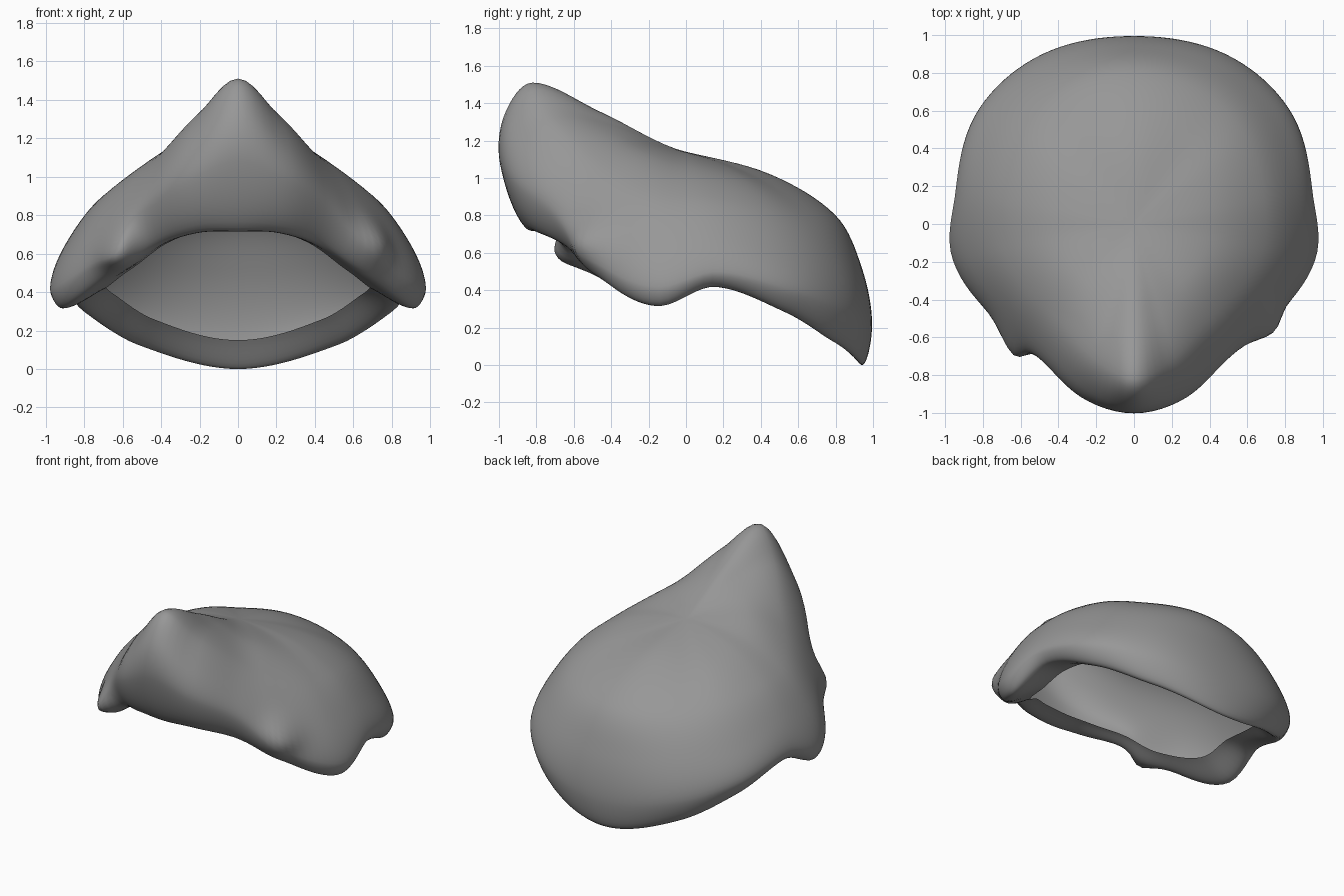
import bpy, bmesh, math
from mathutils import Vector

if "Cube" in bpy.data.objects:
    bpy.data.objects.remove(bpy.data.objects["Cube"])

# Half-plan spokes, front (0 deg) to back (180 deg): angle, then (radius, height)
# pairs running from crown over the shoulder to the rim and the turned-under lip
SPOKES = [
    (0,   [(.45, 1.35), (.82, 1.51), (.97, 1.34), (.995, 1.08), (.86, .735), (.68, .73)]),
    (15,  [(.42, 1.29), (.75, 1.34), (.92, 1.18), (.965, .98), (.85, .725), (.68, .72)]),
    (35,  [(.40, 1.21), (.65, 1.15), (.80, 1.00), (.87, .82), (.79, .64), (.66, .65)]),
    (55,  [(.40, 1.15), (.65, 1.02), (.82, .80), (.89, .58), (.83, .48), (.68, .52)]),
    (80,  [(.40, 1.09), (.70, .91), (.89, .66), (.98, .42), (.92, .315), (.70, .42)]),
    (100, [(.40, 1.07), (.70, .90), (.87, .70), (.96, .50), (.90, .42), (.71, .45)]),
    (125, [(.45, 1.03), (.75, .85), (.94, .60), (1.02, .40), (.94, .28), (.79, .39)]),
    (147, [(.45, 1.01), (.78, .81), (.95, .56), (1.025, .30), (.95, .125), (.81, .26)]),
    (180, [(.45, 1.02), (.80, .80), (.94, .52), (.995, .22), (.945, .0), (.84, .15)]),
]
CROWN = Vector((0, 1.14))
CROWN_SLOPE = .24        # the crown tilts up toward the front
# Small tufts on the front corners: centre, push, radius
TUFTS = [((-.64, -.57, .66), (.01, -.11, -.06), .12),
         ((.70, -.49, .68), (.035, -.06, -.02), .12)]
AROUND, STEPS = 128, 8


def hermite(p0, p1, p2, p3, t0, t1, t2, t3, t):
    """Cubic through p1..p2 with uneven knots."""
    h = t2 - t1
    m1 = (p2 - p0) / (t2 - t0) * h
    m2 = (p3 - p1) / (t3 - t1) * h
    u = (t - t1) / h
    return (p1 * (2*u**3 - 3*u*u + 1) + m1 * (u**3 - 2*u*u + u)
            + p2 * (3*u*u - 2*u**3) + m2 * (u**3 - u*u))


def spoke(angle):
    """Spoke control points at any angle, mirrored left to right."""
    a = abs(angle)
    keys = [(-SPOKES[1][0], SPOKES[1][1])] + SPOKES + [(360 - SPOKES[-2][0], SPOKES[-2][1])]
    i = 1
    while i < len(keys) - 3 and a > keys[i + 1][0]:
        i += 1
    ks = keys[i - 1:i + 3]
    ts = [k[0] for k in ks]
    return [hermite(*[Vector(k[1][j]) for k in ks], *ts, a) for j in range(6)]


def profile(angle):
    """Smooth profile from crown to lip edge, all sharing one tangent plane at the crown."""
    ctrl = spoke(angle)
    tilt = Vector((1, CROWN_SLOPE * math.cos(math.radians(angle))))
    pts = [ctrl[0] - tilt * (2 * ctrl[0].x), CROWN] + ctrl
    pts.append(pts[-1] * 2 - pts[-2])
    ts = [0]
    for p, q in zip(pts, pts[1:]):
        ts.append(ts[-1] + (q - p).length ** .75)
    ts[0] = 2 * ts[1] - ts[2]
    out = []
    for i in range(1, len(pts) - 2):
        for s in range(1, STEPS + 1):
            t = ts[i] + (ts[i + 1] - ts[i]) * s / STEPS
            out.append(hermite(*pts[i - 1:i + 3], *ts[i - 1:i + 3], t))
    return out


# Hollow shell
bm = bmesh.new()
pole = bm.verts.new((0, 0, CROWN.y))
cols = []
for k in range(AROUND):
    deg = -180 + 360 * k / AROUND
    a = math.radians(deg)
    cols.append([bm.verts.new((p.x * math.sin(a), -p.x * math.cos(a), p.y)) for p in profile(deg)])
for k in range(AROUND):
    c, d = cols[k], cols[(k + 1) % AROUND]
    bm.faces.new((pole, c[0], d[0]))
    for j in range(len(c) - 1):
        bm.faces.new((c[j], c[j + 1], d[j + 1], d[j]))

# Corner tufts
for centre, push, radius in TUFTS:
    for v in bm.verts:
        w = math.exp(-((v.co - Vector(centre)).length / radius) ** 2)
        v.co += Vector(push) * w

bm.normal_update()
mesh = bpy.data.meshes.new("cap_shell")
bm.to_mesh(mesh)
bm.free()
for p in mesh.polygons:
    p.use_smooth = True
cap = bpy.data.objects.new("cap_shell", mesh)
bpy.context.collection.objects.link(cap)

# Dark grey finish
grey = bpy.data.materials.new("dark_grey")
grey.diffuse_color = (.31, .31, .31, 1)
grey.use_nodes = True
grey.node_tree.nodes["Principled BSDF"].inputs["Base Color"].default_value = grey.diffuse_color
mesh.materials.append(grey)
